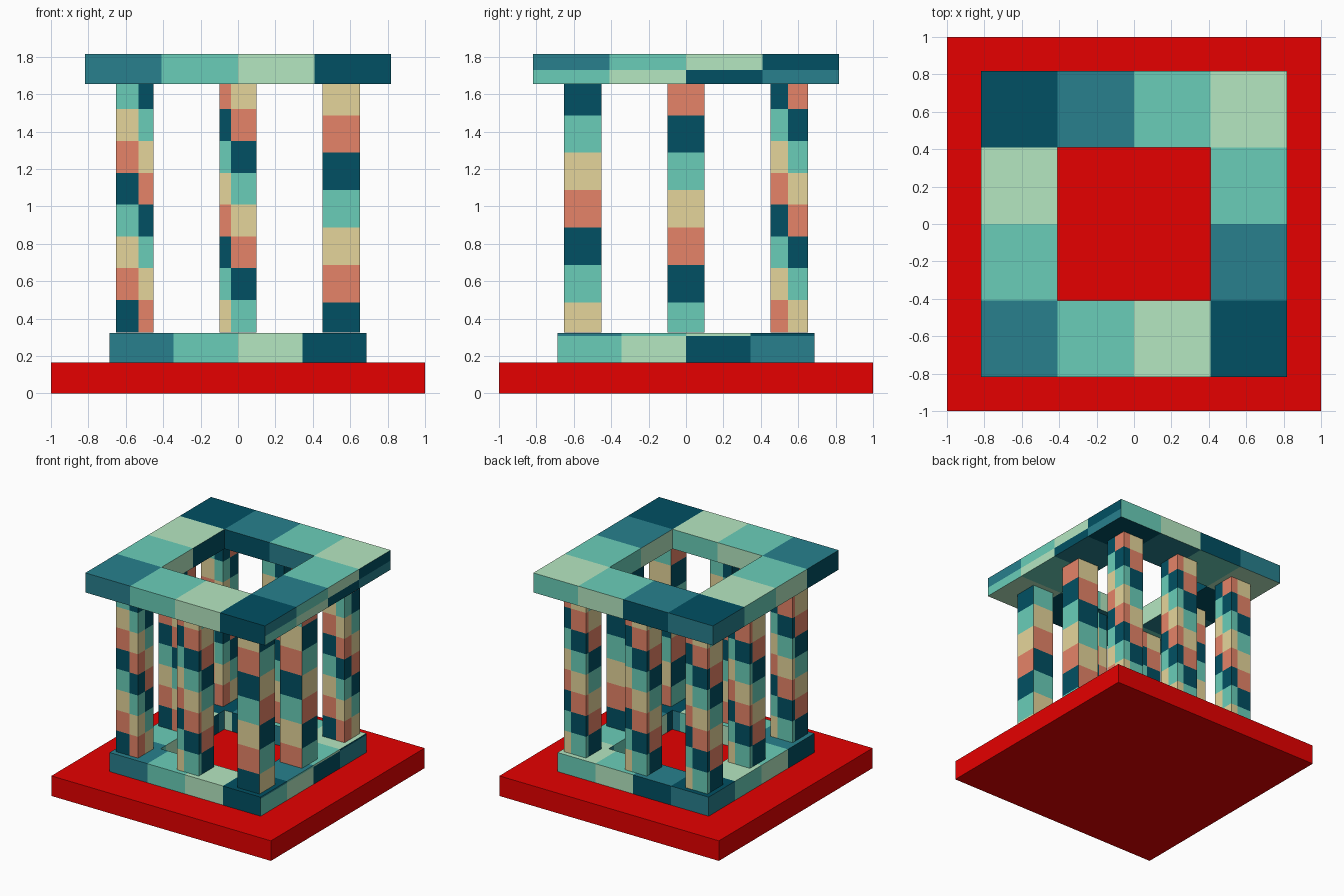
import bpy, bmesh
from mathutils import Vector

if "Cube" in bpy.data.objects:
    bpy.data.objects.remove(bpy.data.objects["Cube"])


def make_material(name, hexcode):
    def lin(c):
        return c / 12.92 if c <= 0.04045 else ((c + 0.055) / 1.055) ** 2.4
    m = bpy.data.materials.new(name)
    m.diffuse_color = [lin(int(hexcode[i:i + 2], 16) / 255) for i in (0, 2, 4)] + [1]
    m.use_nodes = True
    m.node_tree.nodes["Principled BSDF"].inputs["Base Color"].default_value = m.diffuse_color
    return m


RED = make_material("red", "E60000")
BLUE = make_material("steel_blue", "28808D")
TEAL = make_material("teal", "6ACEB9")
MINT = make_material("pale_green", "B6E8C2")
DARK = make_material("dark_blue", "015063")
SALMON = make_material("salmon", "E68468")
TAN = make_material("tan", "E5D59B")
RING_MATS = [BLUE, TEAL, MINT, DARK]
PILLAR_MATS = [DARK, SALMON, TAN, TEAL]

# Outward direction and left-to-right direction: front, right, back, left
SIDES = [((0, -1), (1, 0)), ((1, 0), (0, 1)), ((0, 1), (-1, 0)), ((-1, 0), (0, -1))]


def quad(bm, pts, index):
    f = bm.faces.new([bm.verts.new(p) for p in pts])
    f.material_index = index % 4


def wall(bm, centre, side, half, u0, u1, z0, z1, index):
    """Upright panel at distance half from centre, spanning u0..u1 and z0..z1."""
    n, u = (Vector(v) for v in SIDES[side])
    a, b = (Vector(centre) + n * half + u * t for t in (u0, u1))
    quad(bm, [(*a, z0), (*b, z0), (*b, z1), (*a, z1)], index)


def flat(bm, x0, x1, y0, y1, z, up, index):
    pts = [(x0, y0, z), (x1, y0, z), (x1, y1, z), (x0, y1, z)]
    quad(bm, pts if up else pts[::-1], index)


def finish(bm, name, mats):
    bmesh.ops.remove_doubles(bm, verts=bm.verts, dist=1e-5)
    me = bpy.data.meshes.new(name)
    bm.to_mesh(me)
    bm.free()
    for m in mats:
        me.materials.append(m)
    ob = bpy.data.objects.new(name, me)
    bpy.context.collection.objects.link(ob)
    return ob


# Square ring with diagonally stepping colours, four blocks along each side
def ring(name, half, inner, z0, z1, zsplit):
    bm = bmesh.new()
    s = half / 2
    lines = sorted({-half, -inner, -s, 0, s, inner, half})
    last = len(lines) - 2
    cells = {(a, b) for a in range(last + 1) for b in range(last + 1)
             if a in (0, last) or b in (0, last)}
    for a, b in sorted(cells):
        x0, x1, y0, y1 = lines[a], lines[a + 1], lines[b], lines[b + 1]
        c = ((x0 + x1) / 2, (y0 + y1) / 2)
        i, j = (int((v + half) / s) for v in c)
        flat(bm, x0, x1, y0, y1, z1, True, i + j)
        flat(bm, x0, x1, y0, y1, z0, False, 5 - i - j)
        rules = [i if b == 0 else i + 2, j + 1, 4 - i if b == last else 3 - i, 3 - j]
        size = ((x1 - x0) / 2, (y1 - y0) / 2)
        for side, ((nx, ny), _) in enumerate(SIDES):
            if (a + nx, b + ny) in cells:
                continue
            depth, w = (size[0], size[1]) if nx else (size[1], size[0])
            if side == 1 and a == last:   # right side has a shifted upper strip
                wall(bm, c, side, depth, -w, w, z0, zsplit, j + 1)
                wall(bm, c, side, depth, -w, w, zsplit, z1, j)
            else:
                wall(bm, c, side, depth, -w, w, z0, z1, rules[side])
    return finish(bm, name, RING_MATS)


# Banded pillars: wide ones have one colour stack per face, narrow ones have
# square blocks that wrap around, so each face shows two stacks
H, Z0, Z1, SPACING = 0.1, 0.325, 1.655, 0.553
LONG = [Z0] + [0.487 + 0.2 * k for k in range(6)] + [Z1]
SHORT = [Z0] + [0.5 + 0.17 * k for k in range(7)] + [Z1]
WIDE = [[(-H, H, start, LONG)] for start in (0, 2, 1, 3)]
NARROW = [[(-H, cut, k, SHORT), (cut, H, k + 1, SHORT)]
          for k, cut in enumerate((0.022, -0.008, -0.037, -0.067))]


def pillar(name, i, j, faces, turn):
    bm = bmesh.new()
    x, y = i * SPACING, j * SPACING
    for side in range(4):
        for u0, u1, start, zs in faces[(side + turn) % 4]:
            for k in range(len(zs) - 1):
                wall(bm, (x, y), side, H, u0, u1, zs[k], zs[k + 1], start + k)
    flat(bm, x - H, x + H, y - H, y + H, Z1, True, 3)
    flat(bm, x - H, x + H, y - H, y + H, Z0, False, 0)
    return finish(bm, name, PILLAR_MATS)


# Red base slab
bm = bmesh.new()
bmesh.ops.create_cube(bm, size=1)
bmesh.ops.scale(bm, vec=(2, 2, 0.165), verts=bm.verts)
bmesh.ops.translate(bm, vec=(0, 0, 0.0825), verts=bm.verts)
finish(bm, "base_slab", [RED])

# Lower and upper rings
ring("lower_ring", 0.688, 0.415, 0.165, 0.322, 0.308)
ring("upper_ring", 0.818, 0.409, 1.655, 1.816, 1.73)

# Eight pillars around the square; some are turned by half a turn
COLS, ROWS = {-1: "left", 0: "middle", 1: "right"}, {-1: "front", 0: "centre", 1: "back"}
for i in COLS:
    for j in ROWS:
        if i or j:
            faces = WIDE if i == 1 and j < 1 else NARROW
            turn = 2 if (i, j) in {(0, -1), (1, 0)} else 0
            pillar(f"pillar_{ROWS[j]}_{COLS[i]}", i, j, faces, turn)
